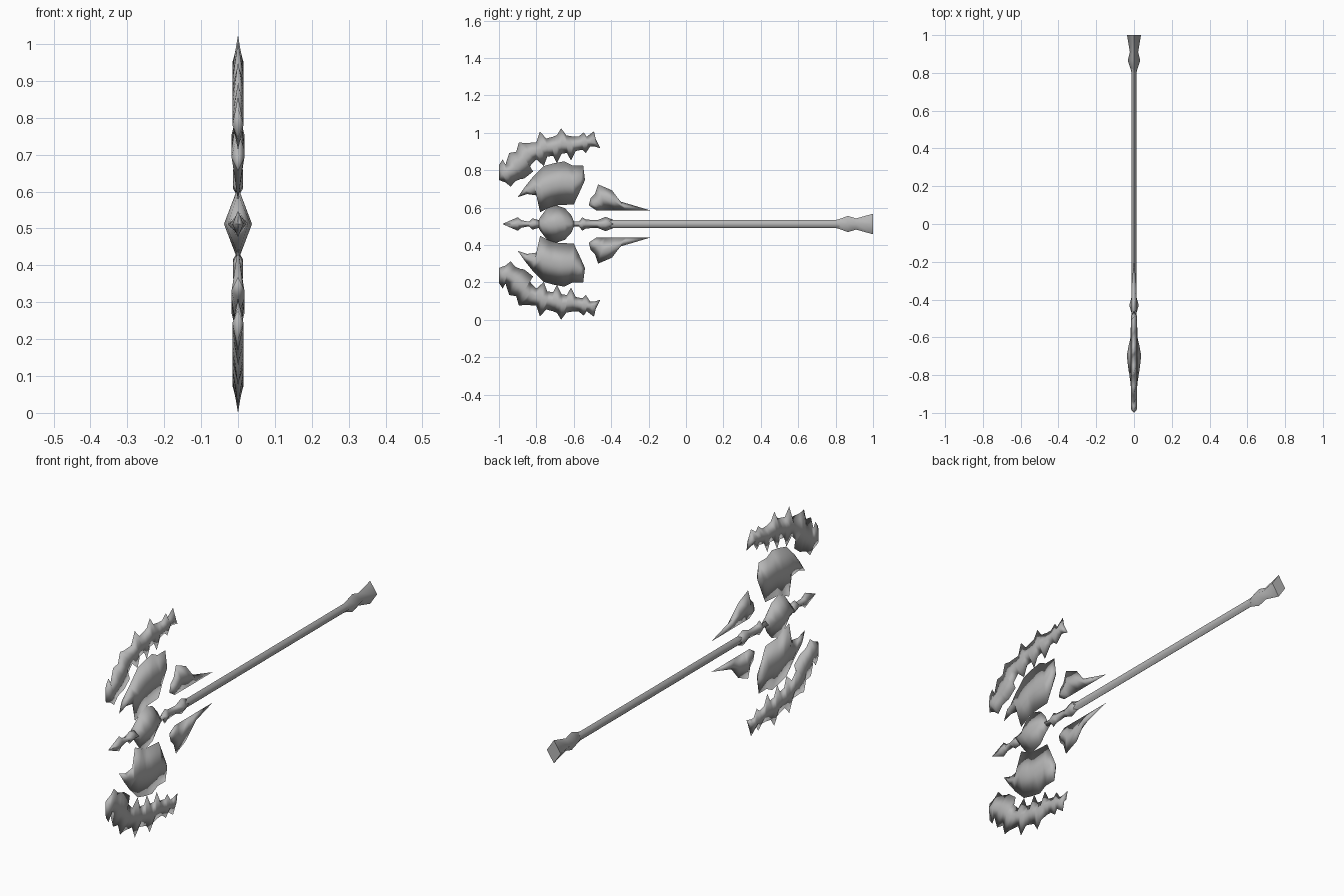
import bpy, bmesh, math

if "Cube" in bpy.data.objects:
    bpy.data.objects.remove(bpy.data.objects["Cube"])

AXIS = 0.512  # height of the shaft axis

steel = bpy.data.materials.new("grey_steel")
steel.diffuse_color = (0.47, 0.47, 0.47, 1)
steel.use_nodes = True
steel.node_tree.nodes["Principled BSDF"].inputs["Base Color"].default_value = steel.diffuse_color


def finish(bm, name, angle=180):
    """Turn a bmesh into a named, smooth-shaded object."""
    bmesh.ops.recalc_face_normals(bm, faces=bm.faces)
    mesh = bpy.data.meshes.new(name)
    bm.to_mesh(mesh)
    bm.free()
    mesh.materials.append(steel)
    ob = bpy.data.objects.new(name, mesh)
    bpy.context.collection.objects.link(ob)
    bpy.context.view_layer.objects.active = ob
    ob.select_set(True)
    bpy.ops.object.shade_smooth_by_angle(angle=math.radians(angle))
    ob.select_set(False)
    return ob


def ridged_plate(name, start, stations, end, thick, side, relax=0):
    """Sharp-edged plate with a raised centre ridge on both faces.
    Each station is (outer y, outer h, inner y, inner h)."""
    bm = bmesh.new()

    def vert(x, y, h):
        return bm.verts.new((x, y, AXIS + side * h))

    # Ridge runs midway between the edges, evened out past the thorns
    mids = [((a + c) / 2, (b + d) / 2) for a, b, c, d in stations]
    for _ in range(relax):
        mids = [mids[0]] + [tuple((p + 2 * q + r) / 4 for p, q, r in zip(*t))
                            for t in zip(mids, mids[1:], mids[2:])] + [mids[-1]]
    rows = []
    for (oy, oh, iy, ih), (my, mh) in zip(stations, mids):
        rows.append([vert(0, oy, oh), vert(thick, my, mh),
                     vert(0, iy, ih), vert(-thick, my, mh)])
    for a, b in zip(rows, rows[1:]):
        for i in range(4):
            j = (i + 1) % 4
            bm.faces.new((a[i], a[j], b[j], b[i]))
    for tip, row in ((start, rows[0]), (end, rows[-1])):
        t = vert(0, *tip)
        for i in range(4):
            bm.faces.new((t, row[i], row[(i + 1) % 4]))
    finish(bm, name)


def loft(name, sections, sides, angle=180):
    """Sections (y, half width, half height) joined along the shaft axis."""
    bm = bmesh.new()
    rings = []
    for y, w, h in sections:
        rings.append([bm.verts.new((w * math.sin(math.tau * i / sides), y,
                                    AXIS + h * math.cos(math.tau * i / sides)))
                      for i in range(sides)])
    for a, b in zip(rings, rings[1:]):
        for i in range(sides):
            j = (i + 1) % sides
            bm.faces.new((a[i], a[j], b[j], b[i]))
    bm.faces.new(rings[0])
    bm.faces.new(rings[-1])
    finish(bm, name, angle)


# Thorned crescent, from the front hook to the rear tip
crescent = [
    (-1.0, .315, -.965, .222), (-.98, .345, -.938, .20), (-.965, .318, -.91, .23),
    (-.945, .38, -.885, .24), (-.908, .386, -.865, .243), (-.893, .437, -.818, .28),
    (-.862, .432, -.834, .31), (-.80, .437, -.80, .345), (-.781, .494, -.76, .31),
    (-.747, .457, -.742, .36), (-.71, .467, -.71, .365), (-.69, .475, -.69, .325),
    (-.668, .512, -.665, .375), (-.64, .474, -.637, .38), (-.60, .467, -.615, .34),
    (-.575, .467, -.59, .39), (-.546, .49, -.555, .397), (-.532, .466, -.535, .38),
    (-.492, .496, -.512, .415), (-.482, .452, -.49, .415)]
# Inner blade between boss and crescent
blade = [
    (-.86, .20, -.85, .16), (-.82, .25, -.80, .153), (-.76, .31, -.78, .063),
    (-.705, .325, -.727, .09), (-.65, .335, -.69, .10), (-.61, .314, -.60, .105),
    (-.55, .314, -.572, .164)]
# Swept fin behind the head
fin = [
    (-.51, .137, -.48, .073), (-.487, .16, -.45, .073), (-.47, .212, -.43, .073),
    (-.396, .18, -.38, .073), (-.35, .12, -.32, .073)]

for label, side in (("upper", 1), ("lower", -1)):
    ridged_plate(label + "_crescent", (-1.0, .235), crescent, (-.458, .405), .015, side, 2)
    ridged_plate(label + "_blade", (-.90, .143), blade, (-.54, .235), .018, side)
    ridged_plate(label + "_fin", (-.52, .10), fin, (-.192, .073), .014, side)

# Diamond-section head core: front spike, swollen boss, then collar
loft("front_spike", [(-.98, .001, .001), (-.90, .015, .036), (-.88, .014, .02),
                     (-.84, .018, .012), (-.82, .022, .03), (-.785, .027, .02)], 4)
loft("boss", [(-.787, .027, .02), (-.78, .028, .036), (-.743, .033, .084),
              (-.695, .038, .1), (-.647, .029, .084), (-.612, .021, .045),
              (-.60, .018, .015)], 4)
loft("collar", [(-.605, .018, .015), (-.572, .013, .012), (-.555, .02, .036),
                (-.535, .012, .024), (-.475, .012, .02), (-.43, .025, .038),
                (-.39, .014, .023)], 4)

# Shaft and flared pommel
loft("shaft", [(-.44, .015, .022), (.82, .015, .022)], 6, 70)
loft("pommel", [(.80, .013, .022), (.815, .016, .025), (.865, .033, .043),
                (.91, .022, .03), (1.0, .037, .055)], 4, 75)
